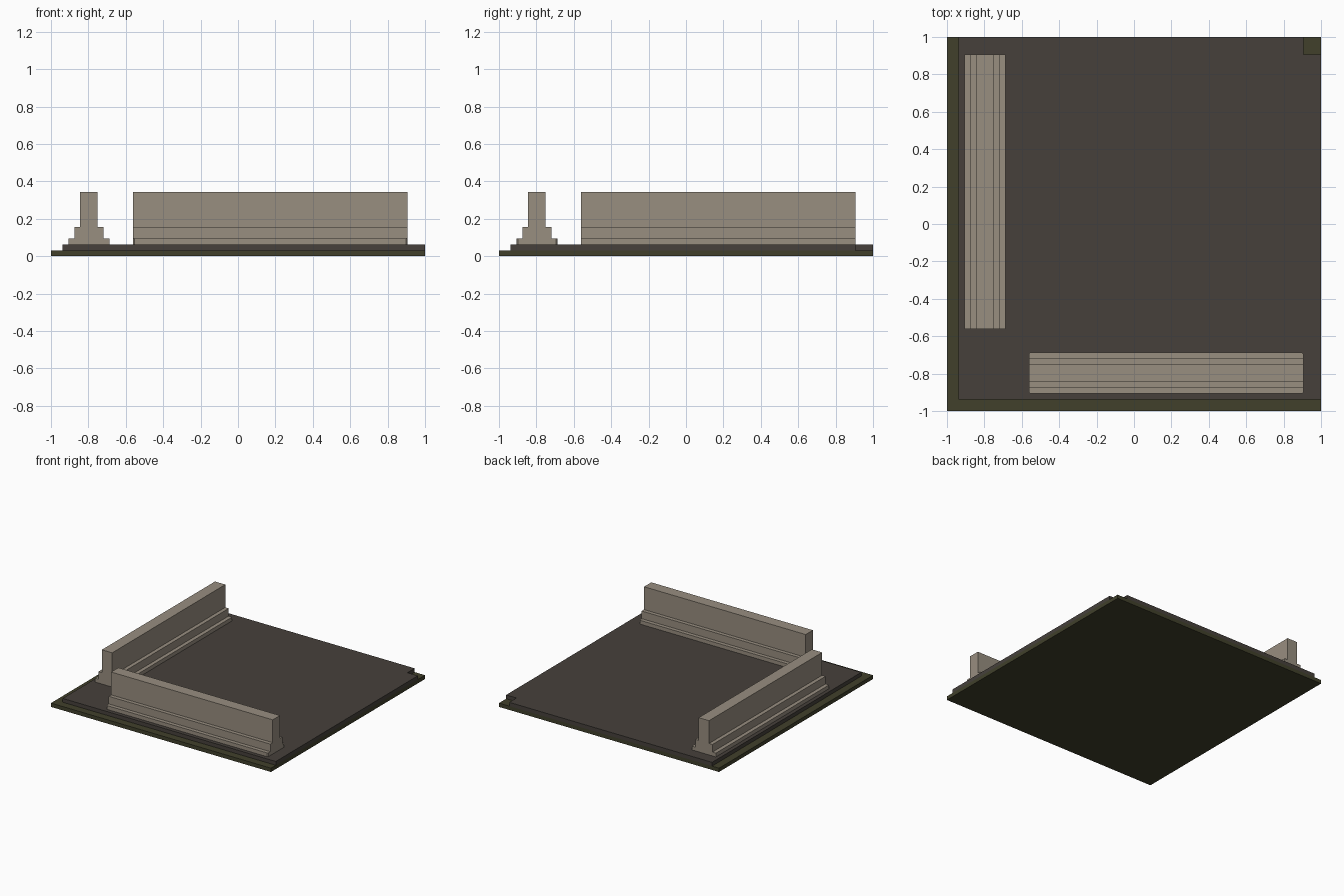
import bpy
import bmesh
from mathutils import Matrix, Vector

cube = bpy.data.objects.get("Cube")
if cube:
    bpy.data.objects.remove(cube, do_unlink=True)


def material(name, rgb):
    """Flat material from sRGB 0-255 values, stored as linear."""
    linear = [((c / 255 + 0.055) / 1.055) ** 2.4 for c in rgb]
    mat = bpy.data.materials.new(name)
    mat.use_nodes = True
    mat.diffuse_color = (*linear, 1)
    bsdf = mat.node_tree.nodes["Principled BSDF"]
    bsdf.inputs["Base Color"].default_value = (*linear, 1)
    bsdf.inputs["Roughness"].default_value = 0.9
    return mat


grass = material("dark olive ground", (65, 64, 43))
asphalt = material("dark asphalt", (70, 64, 59))
concrete = material("warm grey concrete", (152, 142, 128))


def extrude(name, outline, depth, mat, matrix=Matrix(), chamfer=None):
    """Extrude a flat closed outline along its local z axis."""
    bm = bmesh.new()
    face = bm.faces.new([bm.verts.new((x, y, 0)) for x, y in outline])
    new = bmesh.ops.extrude_face_region(bm, geom=[face])["geom"]
    bmesh.ops.translate(bm, vec=(0, 0, depth),
                        verts=[v for v in new if isinstance(v, bmesh.types.BMVert)])
    bm.transform(matrix)
    if chamfer:
        # Nip the upright corners below the given height
        edges = [e for e in bm.edges
                 if abs(e.verts[0].co.z - e.verts[1].co.z) > 0.01
                 and max(v.co.z for v in e.verts) < chamfer]
        bmesh.ops.bevel(bm, geom=edges, offset=0.008, segments=1, affect='EDGES')
    bmesh.ops.recalc_face_normals(bm, faces=bm.faces)
    mesh = bpy.data.meshes.new(name)
    bm.to_mesh(mesh)
    bm.free()
    mesh.materials.append(mat)
    obj = bpy.data.objects.new(name, mesh)
    bpy.context.collection.objects.link(obj)
    return obj


U = 1 / 32          # grid step shared by every part
EDGE = 1 - 2 * U    # slab border on the two kerb sides
NOTCH = 1 - 3 * U   # cut in the back left corner

# Ground plate and road slab with its notched corner
extrude("ground_plate", [(-1, -1), (1, -1), (1, 1), (-1, 1)], U, grass)
extrude("road_slab",
        [(-EDGE, -EDGE), (1, -EDGE), (1, NOTCH), (NOTCH, NOTCH), (NOTCH, 1), (-EDGE, 1)],
        U, asphalt, Matrix.Translation((0, 0, U)))

# Stepped barrier cross-section: half width and height of each tier
tiers = [(3.5, 2, 3), (2.5, 3, 5), (1.5, 5, 11)]
half = [(w * U, z * U) for w, low, high in tiers for z in (low, high)]
section = half + [(-w, z) for w, z in reversed(half)]
centre, start, length = -25.5 * U, -18 * U, 47 * U

# Local axes: across, up, along
for name, across, along in (("front_barrier", (0, 1, 0), (1, 0, 0)),
                            ("right_barrier", (1, 0, 0), (0, 1, 0))):
    across, along = Vector(across), Vector(along)
    frame = Matrix((across, Vector((0, 0, 1)), along)).transposed().to_4x4()
    frame.translation = across * centre + along * start
    extrude(name, section, length, concrete, frame, chamfer=3.5 * U)
